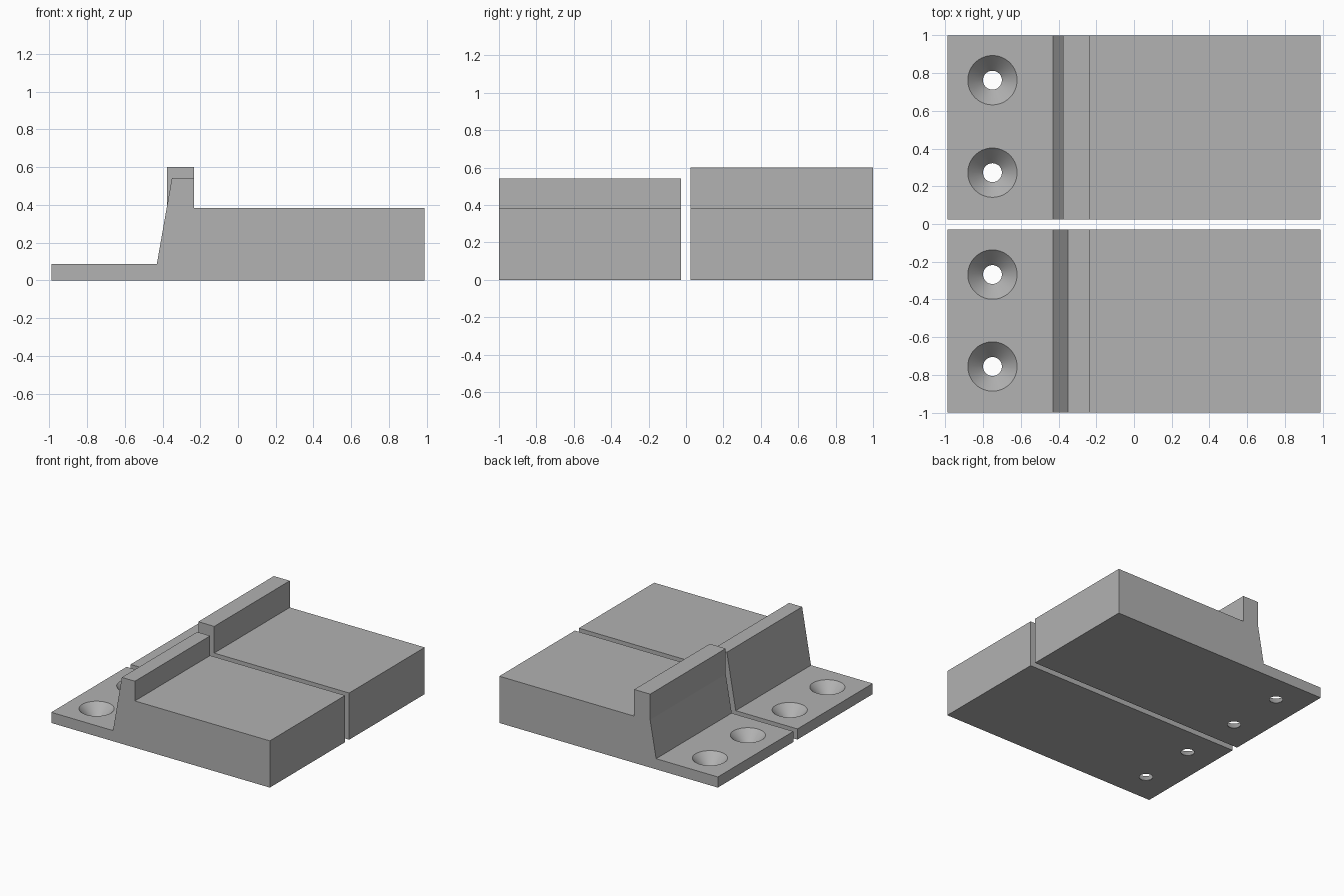
import bpy, bmesh

if "Cube" in bpy.data.objects:
    bpy.data.objects.remove(bpy.data.objects["Cube"])

grey = bpy.data.materials.new("plain grey")
grey.diffuse_color = (0.445, 0.445, 0.445, 1)
grey.use_nodes = True
grey.node_tree.nodes["Principled BSDF"].inputs["Base Color"].default_value = grey.diffuse_color

HALF = 0.988      # half length along x
FLANGE = 0.087    # flange thickness
DECK = 0.382      # height of the thick deck
RIB_X = -0.232    # inner face of the upright rib
HOLE_X = -0.75


def finish(name, bm):
    bmesh.ops.recalc_face_normals(bm, faces=bm.faces)
    mesh = bpy.data.meshes.new(name)
    bm.to_mesh(mesh)
    bm.free()
    mesh.materials.append(grey)
    obj = bpy.data.objects.new(name, mesh)
    bpy.context.collection.objects.link(obj)
    return obj


def block(name, rib, y0, y1):
    """Side profile extruded along y; rib lists the outer rib outline."""
    profile = [(-HALF, 0), (HALF, 0), (HALF, DECK), (RIB_X, DECK)]
    profile += [(RIB_X, rib[-1][1])] + rib[::-1]
    profile += [(-0.43, FLANGE), (-HALF, FLANGE)]
    bm = bmesh.new()
    face = bm.faces.new([bm.verts.new((x, y0, z)) for x, z in profile])
    ext = bmesh.ops.extrude_face_region(bm, geom=[face])
    verts = [v for v in ext["geom"] if isinstance(v, bmesh.types.BMVert)]
    bmesh.ops.translate(bm, verts=verts, vec=(0, y1 - y0, 0))
    return finish(name, bm)


def countersink(y, segments=64):
    """Cone cutter: radius 0.05 at the underside, 0.13 at the flange top."""
    slope = (0.131 - 0.05) / FLANGE
    lo, mid, hi = -0.02, 0.002, FLANGE + 0.02
    bm = bmesh.new()
    rings = []
    for z, r in ((lo, 0.05), (mid, 0.05), (hi, 0.05 + slope * hi)):
        ring = bmesh.ops.create_circle(bm, segments=segments, radius=r)["verts"]
        bmesh.ops.translate(bm, verts=ring, vec=(HOLE_X, y, z))
        rings.append(ring)
    for a, b in zip(rings, rings[1:]):
        for i in range(segments):
            j = (i + 1) % segments
            bm.faces.new((a[i], a[j], b[j], b[i]))
    bm.faces.new(rings[0][::-1])
    bm.faces.new(rings[-1])
    return finish("countersink_cutter", bm)


def drill(obj, ys):
    bpy.ops.object.select_all(action='DESELECT')
    obj.select_set(True)
    bpy.context.view_layer.objects.active = obj
    for y in ys:
        cutter = countersink(y)
        mod = obj.modifiers.new("hole", 'BOOLEAN')
        mod.operation = 'DIFFERENCE'
        mod.solver = 'EXACT'
        mod.object = cutter
        bpy.ops.object.modifier_apply(modifier=mod.name)
        bpy.data.objects.remove(cutter)
    bpy.ops.object.shade_smooth_by_angle(angle=0.5)


# Front block: low rib with a straight sloping face
front = block("front_block", [(-0.35, 0.543)], -1.0, -0.028)
drill(front, (-0.755, -0.268))

# Back block: taller rib, sloping face that turns vertical
back = block("back_block", [(-0.376, 0.39), (-0.376, 0.6)], 0.024, 1.0)
drill(back, (0.272, 0.762))

# Keep the sloped rib faces flat, smooth only the conical hole walls
for obj in (front, back):
    for p in obj.data.polygons:
        p.use_smooth = p.center.x < -0.5 and 0.01 < abs(p.normal.z) < 0.95
